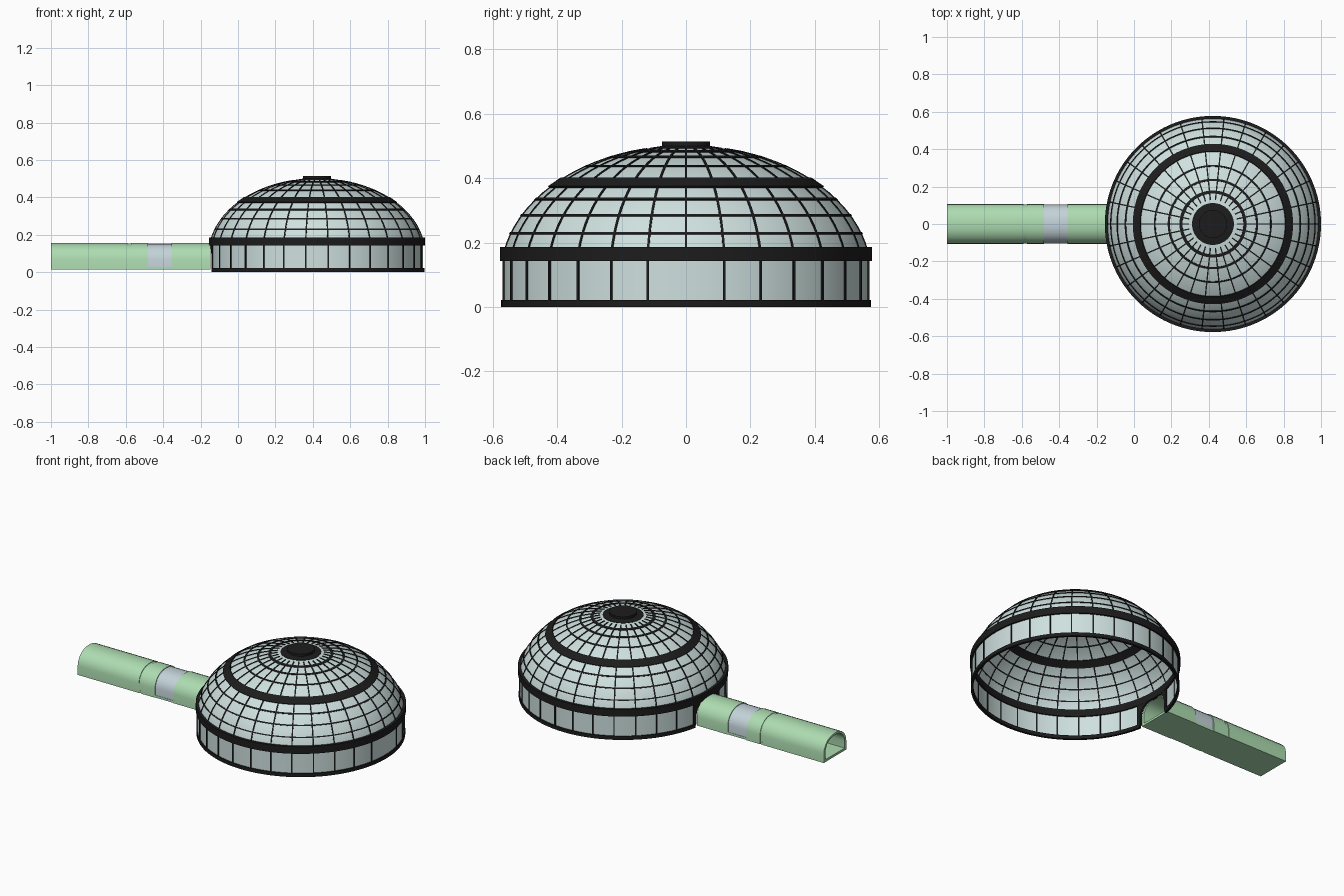
import bpy, bmesh
from math import sin, cos, asin, pi, radians, sqrt

if "Cube" in bpy.data.objects:
    bpy.data.objects.remove(bpy.data.objects["Cube"])

CX, N = 0.422, 30              # dome centre and number of bays
Z0, A, B = 0.10, 0.576, 0.40   # dome ellipse: centre height, radii


def material(name, rgb):
    m = bpy.data.materials.new(name)
    m.diffuse_color = (*rgb, 1)
    m.use_nodes = True
    m.node_tree.nodes["Principled BSDF"].inputs["Base Color"].default_value = m.diffuse_color
    return m


GLASS = material("dome_glass", (0.62, 0.75, 0.74))
DARK = material("dark_frame", (0.012, 0.012, 0.012))
GREEN = material("green_panel", (0.42, 0.72, 0.44))
PANE = material("tunnel_glass", (0.55, 0.65, 0.70))


def finish(name, bm, mat, smooth=True):
    bmesh.ops.recalc_face_normals(bm, faces=bm.faces)
    me = bpy.data.meshes.new(name)
    bm.to_mesh(me)
    bm.free()
    ob = bpy.data.objects.new(name, me)
    bpy.context.collection.objects.link(ob)
    me.materials.append(mat)
    if smooth:
        bpy.context.view_layer.objects.active = ob
        ob.select_set(True)
        bpy.ops.object.shade_smooth_by_angle(angle=radians(30))
        ob.select_set(False)
    return ob


def bridge(bm, rows, loop=False, wrap=False):
    """Join rows of vertices with quads."""
    n = len(rows)
    for i in range(n if wrap else n - 1):
        a, b = rows[i], rows[(i + 1) % n]
        for j in range(len(a) if loop else len(a) - 1):
            k = (j + 1) % len(a)
            bm.faces.new((a[j], a[k], b[k], b[j]))


def revolve(name, profile, mat, closed=True, a0=0, a1=360, segs=120):
    bm = bmesh.new()
    full = a1 - a0 == 360
    rows = []
    for i in range(segs if full else segs + 1):
        a = radians(a0 + (a1 - a0) * i / segs)
        rows.append([bm.verts.new((CX + r * cos(a), r * sin(a), z)) for r, z in profile])
    bridge(bm, rows, closed, full)
    bmesh.ops.remove_doubles(bm, verts=bm.verts, dist=1e-5)
    return finish(name, bm, mat)


def dome_pt(t, off=0.0):
    nx, nz = cos(t) / A, sin(t) / B
    l = sqrt(nx * nx + nz * nz)
    return A * cos(t) + off * nx / l, Z0 + B * sin(t) + off * nz / l


def dome_t(z):
    return asin((z - Z0) / B)


def hoop(name, z1, z2, d_in, d_out):
    t1, t2 = dome_t(z1), dome_t(z2)
    return revolve(name, [dome_pt(t1, -d_in), dome_pt(t1, d_out),
                          dome_pt(t2, d_out), dome_pt(t2, -d_in)], DARK)


# Dome shell
T0 = dome_t(0.17)
shell = [dome_pt(T0 + (pi / 2 - 0.01 - T0) * i / 20) for i in range(21)]
revolve("dome_shell", shell + [(0, 0.5)], GLASS, closed=False)

# Cylindrical wall, open at the tunnel doorway
revolve("wall_glass", [(0.568, 0.01), (0.568, 0.16)], GLASS, False, -168, 168, 112)

# Main bands, hoops and crown
revolve("eaves_band", [(0.56, 0.143), (0.578, 0.143), (0.578, 0.186), (0.56, 0.186)], DARK)
revolve("base_ring", [(0.56, 0), (0.574, 0), (0.574, 0.022), (0.56, 0.022)], DARK,
        True, -169, 169)
hoop("middle_band", 0.37, 0.397, 0.005, 0.006)
for i, z in enumerate((0.228, 0.284, 0.334, 0.437, 0.465, 0.482)):
    w = 0.003 if z < 0.4 else 0.0017
    hoop(f"hoop_{i + 1}", z - w, z + w, 0.0015, 0.003)
revolve("crown_plate", [(0, 0.49), (0.112, 0.483), (0.112, 0.494), (0.075, 0.5),
                        (0.075, 0.514), (0, 0.514)], DARK, closed=False, segs=60)

# Meridian ribs and wall mullions
ribs, bars = bmesh.new(), bmesh.new()


def strip(bm, a, inner, outer, w):
    rows = []
    for (ri, zi), (ro, zo) in zip(inner, outer):
        row = []
        for r, z, s in ((ri, zi, -w), (ri, zi, w), (ro, zo, w), (ro, zo, -w)):
            row.append(bm.verts.new((CX + r * cos(a) - s * sin(a), r * sin(a) + s * cos(a), z)))
        rows.append(row)
    bridge(bm, rows, True)
    bm.faces.new(rows[0])
    bm.faces.new(rows[-1])


ts = [T0 + (dome_t(0.49) - T0) * i / 16 for i in range(17)]
for i in range(N):
    a = 2 * pi * i / N
    strip(ribs, a, [dome_pt(t, -0.0015) for t in ts], [dome_pt(t, 0.003) for t in ts], 0.0035)
    if i not in (0, N // 2):
        strip(bars, a, [(0.565, 0.01), (0.565, 0.15)], [(0.573, 0.01), (0.573, 0.15)], 0.0035)
finish("dome_ribs", ribs, DARK, False)
finish("wall_mullions", bars, DARK, False)

# Tunnel cross-section (half arch mirrored)
half = [(0.108, 0.014), (0.108, 0.07), (0.103, 0.095), (0.09, 0.119),
        (0.07, 0.138), (0.045, 0.150), (0.022, 0.1545)]
arch = half + [(0, 0.156)] + [(-y, z) for y, z in reversed(half)]


def scaled(s):
    return [(y * s, 0.075 + (z - 0.075) * s) for y, z in arch]


def tube(name, x0, x1, s, mat, s_in=0.86):
    bm = bmesh.new()
    rows = [[bm.verts.new((x, y, z)) for y, z in scaled(k)]
            for x, k in ((x0, s), (x1, s), (x1, s_in), (x0, s_in))]
    bridge(bm, rows, True, True)
    return finish(name, bm, mat)


tube("tunnel_outer_section", -1.0, -0.59, 1.0, GREEN)
tube("tunnel_groove", -0.59, -0.572, 0.965, GREEN)
tube("tunnel_middle_section", -0.572, -0.482, 1.0, GREEN)
tube("tunnel_window", -0.482, -0.356, 0.955, PANE)
tube("tunnel_inner_section", -0.356, -0.148, 1.0, GREEN)

# Continuous tunnel floor
bpy.ops.mesh.primitive_cube_add(size=1, location=(-0.574, 0, 0.021))
floor = bpy.context.object
floor.name = "tunnel_floor"
floor.scale = (0.85, 0.21, 0.014)
floor.data.materials.append(GREEN)

# Dark doorway surround filling the wall around the arch
bm = bmesh.new()
inner = scaled(0.95)
rows = []
edge = [(0.122, 0.0)] + [(y, z) for y, z in inner] + [(-0.122, 0.0)]
for y, z in edge:
    row = []
    for r, h in ((0.573, z), (0.573, 0.15), (0.561, 0.15), (0.561, z)):
        row.append(bm.verts.new((CX - sqrt(r * r - y * y), y, h)))
    rows.append(row)
bridge(bm, rows, True)
bm.faces.new(rows[0])
bm.faces.new(rows[-1])
bmesh.ops.remove_doubles(bm, verts=bm.verts, dist=1e-5)
finish("doorway_surround", bm, DARK)
